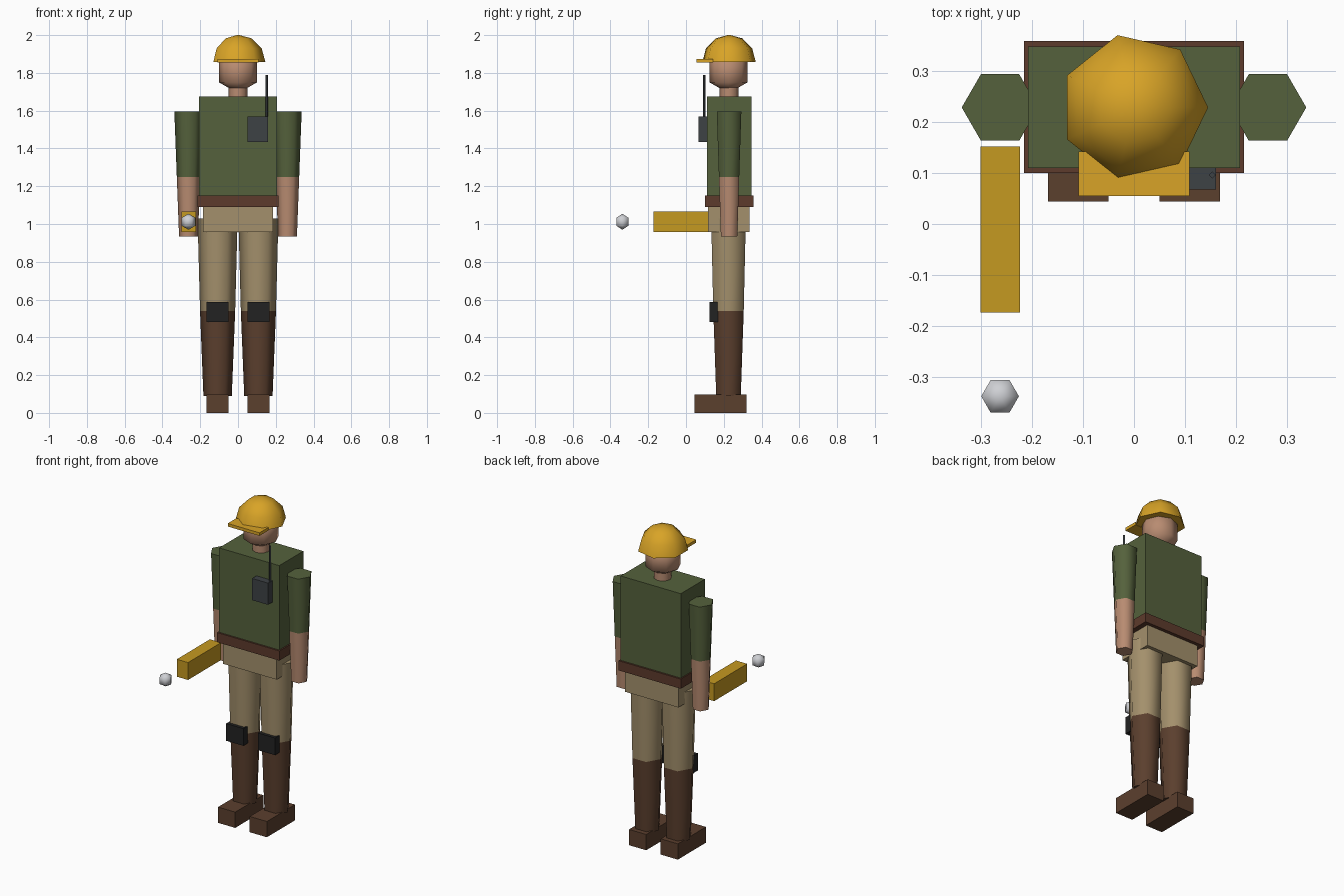
import bpy, bmesh, math
from mathutils import Vector

old = bpy.data.objects.get("Cube")
if old:
    bpy.data.objects.remove(old, do_unlink=True)


def material(name, r, g, b):
    m = bpy.data.materials.new(name)
    m.use_nodes = True
    m.diffuse_color = (r, g, b, 1)
    m.node_tree.nodes["Principled BSDF"].inputs["Base Color"].default_value = (r, g, b, 1)
    return m


GREEN = material("olive green", .09, .12, .045)
TAN = material("tan cloth", .37, .28, .15)
BELT = material("belt brown", .11, .043, .025)
BOOT = material("boot brown", .105, .05, .027)
SKIN = material("skin", .48, .26, .165)
HAT = material("helmet yellow", .69, .37, .02)
GOLD = material("torch gold", .56, .32, .015)
GREY = material("radio grey", .048, .054, .06)
BLACK = material("pad black", .016, .016, .016)
LIGHT = material("pale grey", .62, .63, .66)

MID = .228  # depth of the body's centre line


def finish(name, bm, mats):
    bmesh.ops.recalc_face_normals(bm, faces=bm.faces[:])
    me = bpy.data.meshes.new(name)
    bm.to_mesh(me)
    bm.free()
    for m in mats:
        me.materials.append(m)
    ob = bpy.data.objects.new(name, me)
    bpy.context.collection.objects.link(ob)
    return ob


def box(name, mat, x, y, z):
    """Box given as (low, high) ranges."""
    bm = bmesh.new()
    bmesh.ops.create_cube(bm, size=1)
    for v in bm.verts:
        v.co = Vector(r[0] if c < 0 else r[1] for c, r in zip(v.co, (x, y, z)))
    return finish(name, bm, [mat])


def turned(name, mats, profile, sides, x, y, split=None, smooth=70):
    """Revolve (radius, height) points; faces above split use the second material."""
    bm = bmesh.new()
    rings = []
    for r, z in profile:
        angles = [math.tau * i / sides for i in range(sides)]
        rings.append([bm.verts.new((x + r * math.cos(a), y + r * math.sin(a), z)) for a in angles])
    for low, high in zip(rings, rings[1:]):
        for i in range(sides):
            j = (i + 1) % sides
            bm.faces.new((low[i], low[j], high[j], high[i]))
    for ring, (r, z) in zip((rings[0], rings[-1]), (profile[0], profile[-1])):
        if r > 0:
            bm.faces.new(ring)
    bmesh.ops.remove_doubles(bm, verts=bm.verts[:], dist=1e-5)
    if split:
        for f in bm.faces:
            f.material_index = int(f.calc_center_median().z > split)
    ob = finish(name, bm, mats)
    bpy.ops.object.select_all(action="DESELECT")
    ob.select_set(True)
    bpy.context.view_layer.objects.active = ob
    bpy.ops.object.shade_smooth_by_angle(angle=math.radians(smooth))
    return ob


def arc(radius, z, start, end, steps):
    """Profile points of a ball between two latitudes in degrees."""
    pts = []
    for i in range(steps + 1):
        a = math.radians(start + (end - start) * i / steps)
        r = radius * math.cos(a)
        pts.append((r if r > 1e-4 else 0, z + radius * math.sin(a)))
    return pts


# Trunk
box("torso", GREEN, (-.207, .207), (.11, .347), (1.15, 1.675))
box("belt", BELT, (-.215, .215), (.1, .358), (1.09, 1.15))
box("pelvis", TAN, (-.184, .184), (.117, .337), (.957, 1.09))

# Limbs, one set per side
for side, s in (("right", -1), ("left", 1)):
    turned(side + "_arm", [SKIN, GREEN], [(.05, .935), (.062, 1.25), (.075, 1.595)],
           6, s * .262, MID, split=1.25)
    turned(side + "_leg", [BOOT, TAN], [(.075, .09), (.093, .54), (.106, 1.03)],
           6, s * .108, .225, split=.54)
    across = sorted((s * .05, s * .168))
    box(side + "_foot", BOOT, across, (.044, .32), (0, .098))
    box(side + "_knee_pad", BLACK, across, (.124, .17), (.48, .587))

# Head and helmet
turned("neck", [SKIN], [(.05, 1.65), (.05, 1.74)], 8, 0, MID)
turned("head", [SKIN], arc(.116, 1.808, -90, 90, 3), 8, 0, .225)
turned("helmet", [HAT], arc(.145, 1.857, 0, 90, 3), 7, 0, MID)
box("helmet_brim", HAT, (-.109, .109), (.055, .142), (1.855, 1.874))

# Chest radio
box("radio", GREY, (.05, .16), (.067, .112), (1.435, 1.57))
turned("antenna", [GREY], [(.007, 1.56), (.007, 1.79)], 4, .153, .096, smooth=30)

# Held torch and the ball floating ahead of it
box("torch", GOLD, (-.3, -.223), (-.173, .152), (.957, 1.065))
turned("ball", [LIGHT], arc(.0425, 1.012, -90, 90, 3), 6, -.262, -.337)
